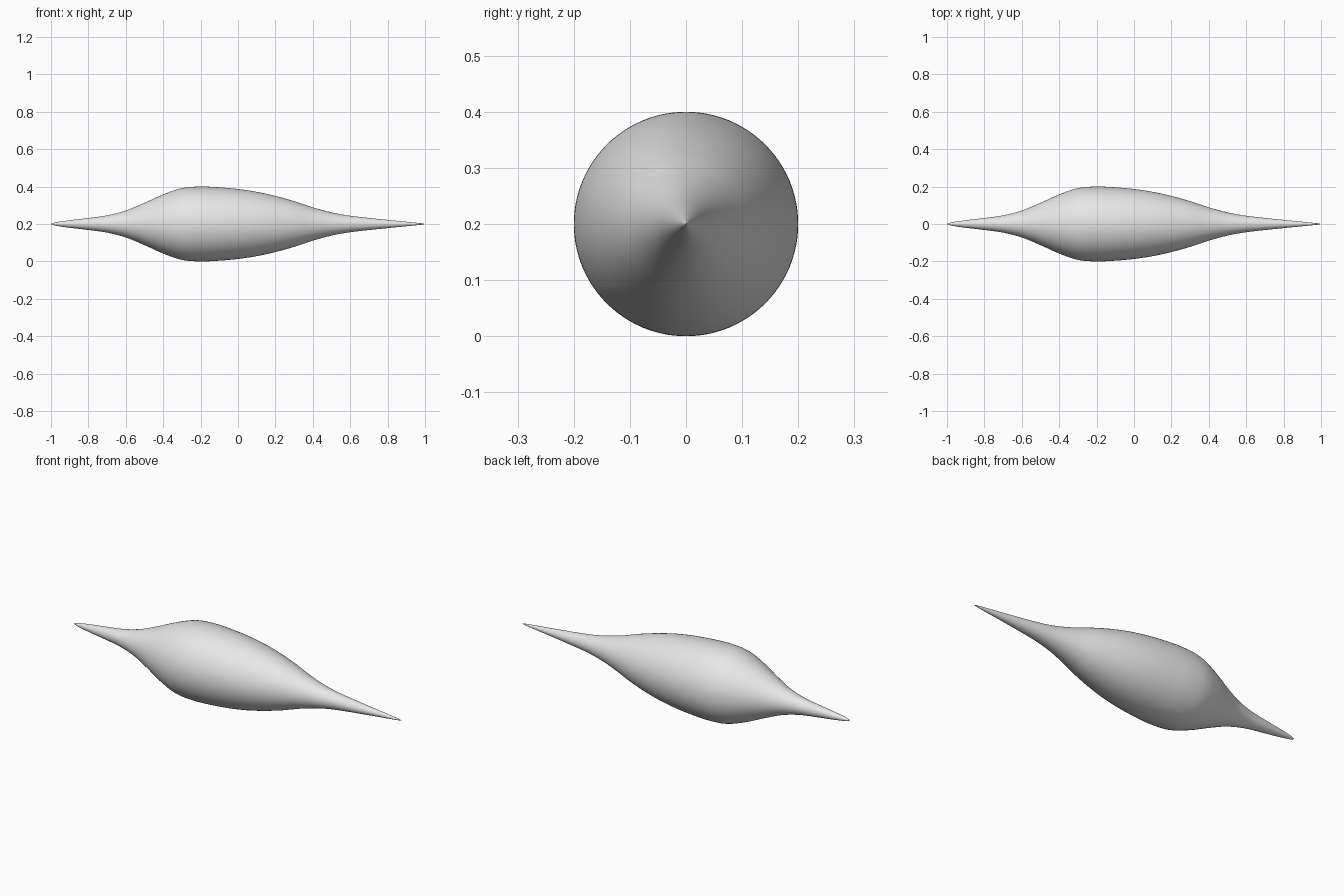
import bpy
import bmesh
from math import pi
from mathutils import Vector

cube = bpy.data.objects.get("Cube")
if cube:
    bpy.data.objects.remove(cube, do_unlink=True)

# Flat grey material
grey = bpy.data.materials.new("light grey")
grey.use_nodes = True
color = (0.8, 0.8, 0.8, 1)
grey.diffuse_color = color
grey.node_tree.nodes["Principled BSDF"].inputs["Base Color"].default_value = color

# Half profile: position along x, radius
PROFILE = [(-1, 0), (-0.98, 0.008), (-0.9, 0.02), (-0.8, 0.032), (-0.7, 0.046),
           (-0.6, 0.072), (-0.5, 0.113), (-0.4, 0.158), (-0.3, 0.192),
           (-0.2, 0.2), (-0.1, 0.196), (0, 0.187), (0.1, 0.172), (0.2, 0.15),
           (0.3, 0.122), (0.4, 0.089), (0.5, 0.062), (0.6, 0.044),
           (0.8, 0.022), (0.98, 0.004), (1, 0)]
AXIS_Z = 0.2
STEPS = 4
SIDES = 96


def smooth_profile(points):
    """Pass a smooth curve through the profile points."""
    pts = [Vector(p) for p in points]
    last = len(pts) - 1

    def slope(i):
        a, b = pts[max(i - 1, 0)], pts[min(i + 1, last)]
        return (b.y - a.y) / (b.x - a.x)

    out = []
    for i in range(last):
        a, b = pts[i], pts[i + 1]
        width = b.x - a.x
        for s in range(STEPS):
            t = s / STEPS
            h = t * t * (3 - 2 * t)
            r = (a.y * (1 - h) + b.y * h
                 + width * slope(i) * t * (1 - t) ** 2
                 - width * slope(i + 1) * t * t * (1 - t))
            out.append((a.x + width * t, max(r, 0)))
    out.append(points[-1])
    return out


# Spindle body: the profile turned around the x axis
bm = bmesh.new()
verts = [bm.verts.new((x, 0, AXIS_Z + r)) for x, r in smooth_profile(PROFILE)]
edges = [bm.edges.new(pair) for pair in zip(verts, verts[1:])]
bmesh.ops.spin(bm, geom=verts + edges, cent=(0, 0, AXIS_Z), axis=(1, 0, 0),
               angle=2 * pi, steps=SIDES, use_merge=True)
bmesh.ops.remove_doubles(bm, verts=bm.verts, dist=0.00001)
bmesh.ops.recalc_face_normals(bm, faces=bm.faces)
for face in bm.faces:
    face.smooth = True

mesh = bpy.data.meshes.new("spindle_body")
bm.to_mesh(mesh)
bm.free()
mesh.materials.append(grey)
body = bpy.data.objects.new("spindle_body", mesh)
bpy.context.collection.objects.link(body)
